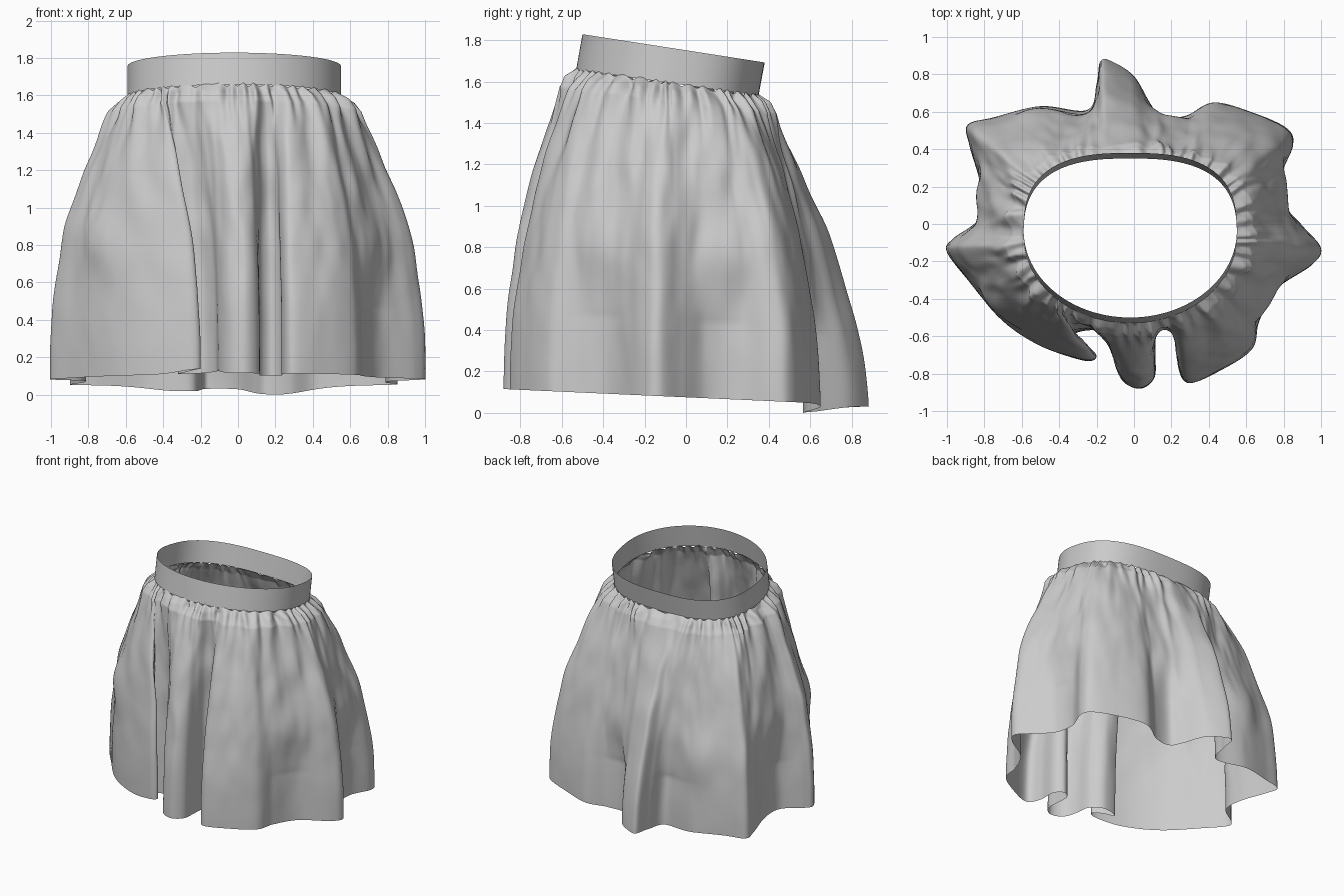
import bpy, math
from mathutils import Vector, noise

if "Cube" in bpy.data.objects:
    bpy.data.objects.remove(bpy.data.objects["Cube"])

N, ROWS = 760, 110

# Hem outline seen from above, counter-clockwise from the front fold
HEM = [(0.04, -.88), (.11, -.82), (.115, -.70), (.12, -.60), (.18, -.56), (.235, -.62), (.235, -.76),
       (.29, -.85), (.45, -.79), (.63, -.67), (.67, -.52), (.76, -.35), (.95, -.22), (1.0, -.13),
       (.91, -.02), (.81, .10), (.79, .26), (.85, .42), (.82, .51), (.65, .59), (.43, .65),
       (.28, .58), (.15, .57), (.09, .64), (0, .79), (-.12, .87), (-.18, .87), (-.20, .75),
       (-.25, .61), (-.5, .63), (-.75, .57), (-.89, .53), (-.88, .42), (-.82, .20), (-.83, .03),
       (-.97, -.08), (-1.0, -.15), (-.88, -.31), (-.70, -.52), (-.5, -.65), (-.27, -.73),
       (-.20, -.71), (-.25, -.65), (-.32, -.59), (-.20, -.57), (-.12, -.64), (-.10, -.76), (-.05, -.85)]

# Cloth pouches: centre x, y, z, radius, push outward
POUCHES = [(.70, -.38, .80, .14, .035), (.75, .2, .78, .15, .04), (-.72, -.42, .80, .14, .035),
           (-.76, .14, .8, .15, .035), (.2, .5, .7, .16, .03), (-.5, .55, .6, .16, .03)]


def closed_spline(pts, n):
    """Catmull-Rom loop resampled evenly by length."""
    fine, m = [], len(pts)
    for i in range(m):
        a, b, c, d = (Vector(pts[(i + k) % m]) for k in (-1, 0, 1, 2))
        for j in range(24):
            t = j / 24
            fine.append(.5 * (2*b + (c-a)*t + (2*a-5*b+4*c-d)*t*t + (3*b-a-3*c+d)*t**3))
    fine.append(fine[0])
    acc = [0]
    for p, q in zip(fine, fine[1:]):
        acc.append(acc[-1] + (q - p).length)
    out, k = [], 0
    for i in range(n):
        s = acc[-1] * i / n
        while acc[k+1] < s:
            k += 1
        out.append(fine[k].lerp(fine[k+1], (s - acc[k]) / (acc[k+1] - acc[k])))
    return out


def smooth_loop(vals, w):
    """Moving average around a closed loop."""
    n = len(vals)
    return [sum(vals[(i + k) % n] for k in range(-w, w + 1)) / (2*w + 1) for i in range(n)]


def waist(phi):
    """Waist outline, rounder at the front and flatter at the back."""
    c, s = math.cos(phi), math.sin(phi)
    e = .74 if s > 0 else 1.0
    x = -.02 + .57 * math.copysign(abs(c) ** e, c)
    y = -.04 + (.415 if s > 0 else .465) * math.copysign(abs(s) ** e, s)
    return Vector((x, y))


def ring_mesh(name, rows):
    """Skin a stack of closed rings, top to bottom."""
    n = len(rows[0])
    faces = [(r*n + i, (r+1)*n + i, (r+1)*n + (i+1) % n, r*n + (i+1) % n)
             for r in range(len(rows) - 1) for i in range(n)]
    me = bpy.data.meshes.new(name)
    me.from_pydata([v for row in rows for v in row], [], faces)
    me.shade_smooth()
    ob = bpy.data.objects.new(name, me)
    bpy.context.collection.objects.link(ob)
    return ob


def hem_height(p):
    dip = .05 * math.exp(-(p - Vector((.2, .58))).length_squared / .05)
    dip += .03 * math.exp(-(p - Vector((-.3, .6))).length_squared / .05)
    lift = .03 * math.exp(-(p - Vector((-.2, -.7))).length_squared / .02)
    return .08 - .045 * p.y - dip + lift


# Waistband: slightly tilted plain ring
band = []
for k in range(7):
    t = k / 6
    row = []
    for i in range(160):
        p = waist(2 * math.pi * i / 160)
        y = p.y + .005 - .03 * t
        row.append((p.x, y, (1.75 - .155*p.y) * (1-t) + (1.585 - .145*p.y) * t))
    band.append(row)
ring_mesh("waistband", band)

# Match each hem point to a waist angle (half direction, half cloth length)
hem = closed_spline(HEM, N)
start = -math.pi / 2
offs = []
for i, p in enumerate(hem):
    even = start + 2 * math.pi * i / N
    d = math.atan2(p.y / .85, p.x) - even
    offs.append((d + math.pi) % (2 * math.pi) - math.pi)
phis = [start + 2 * math.pi * i / N + .6 * o for i, o in enumerate(smooth_loop(offs, 26))]
# the overlapping left front panel slants outward toward the waist
edge = min(range(N), key=lambda i: (hem[i] - Vector((-.2, -.71))).length)
phis = [a - .24 * math.exp(-((i - edge) / 46) ** 2) for i, a in enumerate(phis)]
# how far the valleys between folds fill out higher up
radii = [p.length for p in hem]
fill = [max(0, s - r) * (0 if p.y < -.5 and abs(p.x) < .4 else 1)
        for s, r, p in zip(smooth_loop(radii, 45), radii, hem)]
fill = smooth_loop(fill, 8)

# Gathered skirt: waist rings flowing out to the folded hem
skirt = []
for r in range(ROWS + 1):
    t = (r / ROWS) ** 1.4
    row = []
    for i in range(N):
        phi, h = phis[i], hem[i]
        d = Vector((math.cos(phi), math.sin(phi)))
        w = waist(phi) + Vector((0, -.022))
        back = max(0, d.y) ** 3
        power = 2.35 - .75 * back - .3 * max(0, -d.y) ** 2
        f = 1 - (1 - t) ** power
        grow = max(0, 1 - t / .75)
        p = w.lerp(h + h.normalized() * fill[i] * grow ** .7, f)
        z_top = 1.572 - .145 * w.y
        z = z_top + (hem_height(h) - z_top) * t
        # tight gathers under the band, broader irregular pleats lower down
        ramp = min(1, t / .02)
        amp = .6 + .8 * abs(noise.noise(Vector((d.x * 4, d.y * 4, 3))))
        g = amp * math.sin(44 * phi + 2.4 * math.sin(5 * phi) + 1.5 * math.sin(9 * phi + 1)
                           + 3 * noise.noise(Vector((d.x * 6, d.y * 6, z * 4))))
        b = math.sin(20 * phi + 2.2 * math.sin(3 * phi + 2) + 1.5 * noise.noise(Vector((d.x * 3, d.y * 3, z * 2))))
        push = ramp * math.exp(-t / .07) * (.008 + .022 * g)
        push += min(1, t / .05) * (1 - t) ** 2 * (.045 - .015 * back)
        push += .017 * ramp * b * math.exp(-t / .22)
        # soft wrinkles fading toward the hem
        n1 = noise.noise(Vector((d.x * 5, d.y * 5, z * 2.8)))
        n2 = noise.noise(Vector((d.x * 11, d.y * 11, z * 5 + 7)))
        push += (.022 * n1 + .014 * n2) * ramp * (1 - t) ** .8
        for cx, cy, cz, rad, amt in POUCHES:
            q = (p.x - cx)**2 + (p.y - cy)**2 + ((z - cz) * .7)**2
            push += amt * math.exp(-q / rad**2 * 1.5)
        p = p + d * push
        z += .010 * (1 + g) * math.exp(-t / .03)
        row.append((p.x, p.y, z))
    skirt.append(row)
low = min(v[2] for v in skirt[-1])
skirt = [[(x, y, z - low * (k / ROWS)) for x, y, z in row] for k, row in enumerate(skirt)]
ring_mesh("gathered_skirt", skirt)
